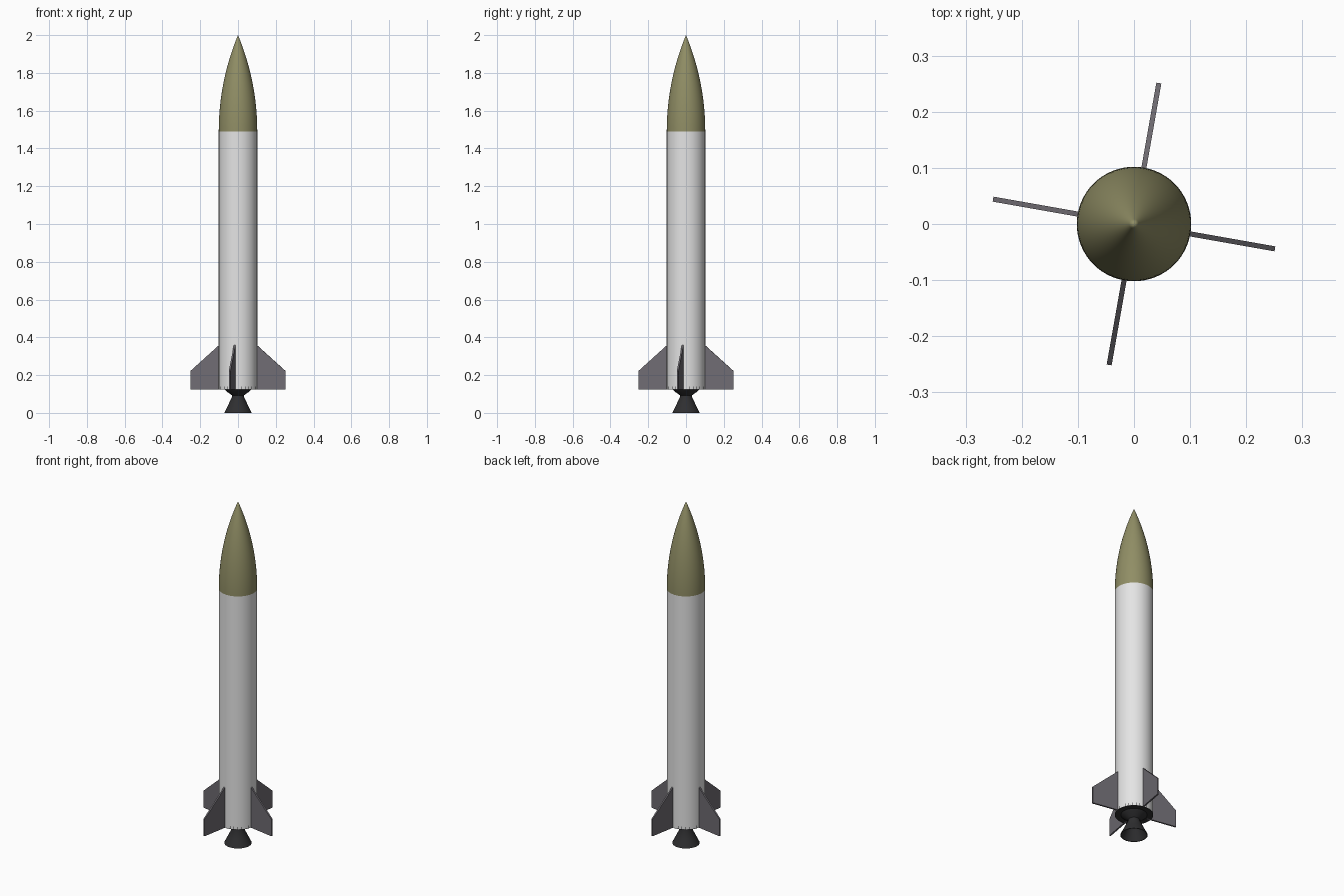
import bpy, bmesh, math
from mathutils import Matrix

cube = bpy.data.objects.get("Cube")
if cube:
    bpy.data.objects.remove(cube, do_unlink=True)


def material(name, color):
    m = bpy.data.materials.new(name)
    m.use_nodes = True
    m.diffuse_color = (*color, 1)
    bsdf = next(n for n in m.node_tree.nodes if n.type == 'BSDF_PRINCIPLED')
    bsdf.inputs["Base Color"].default_value = (*color, 1)
    return m


white = material("white paint", (0.78, 0.78, 0.78))
olive = material("olive paint", (0.28, 0.27, 0.13))
grey = material("fin grey", (0.16, 0.15, 0.17))
dark = material("engine black", (0.028, 0.028, 0.03))


def finish(name, bm, mat, smooth=True):
    bmesh.ops.recalc_face_normals(bm, faces=bm.faces)
    mesh = bpy.data.meshes.new(name)
    bm.to_mesh(mesh)
    bm.free()
    mesh.materials.append(mat)
    obj = bpy.data.objects.new(name, mesh)
    bpy.context.collection.objects.link(obj)
    if smooth:
        bpy.ops.object.select_all(action='DESELECT')
        bpy.context.view_layer.objects.active = obj
        obj.select_set(True)
        bpy.ops.object.shade_smooth_by_angle(angle=math.radians(35))
    return obj


def lathe(name, profile, mat, sides=64):
    """Revolve (radius, height) points around the z axis."""
    bm = bmesh.new()
    verts = [bm.verts.new((r, 0, z)) for r, z in profile]
    edges = [bm.edges.new(pair) for pair in zip(verts, verts[1:])]
    bmesh.ops.spin(bm, geom=verts + edges, cent=(0, 0, 0), axis=(0, 0, 1),
                   angle=math.tau, steps=sides, use_duplicate=False)
    bmesh.ops.remove_doubles(bm, verts=bm.verts, dist=1e-5)
    return finish(name, bm, mat)


RADIUS, BASE, SHOULDER, TOP = 0.102, 0.123, 1.49, 2.0

# Body tube
lathe("body_tube", [(0, BASE + 0.002), (RADIUS, BASE + 0.002),
                    (RADIUS, SHOULDER), (0, SHOULDER)], white)

# Nose cone: tangent ogive
length = TOP - SHOULDER
arc = (length ** 2 + RADIUS ** 2) / (2 * RADIUS)
STEPS = 24
ogive = [(0, SHOULDER)]
for i in range(STEPS):
    h = length * i / STEPS
    ogive.append((math.sqrt(arc ** 2 - h ** 2) - arc + RADIUS, SHOULDER + h))
lathe("nose_cone", ogive + [(0, TOP)], olive)

# Base ring, whose corners just break through the tube as small ticks
lathe("base_ring", [(0, BASE), (RADIUS * 1.0005, BASE),
                    (RADIUS * 1.0005, 0.14), (0, 0.14)], dark, sides=32)

# Engine: mount cone, throat and hollow bell
lathe("engine_nozzle", [(0.07, BASE), (0.062, 0.115), (0.031, 0.092),
                        (0.031, 0.086), (0.052, 0.042), (0.073, 0.0),
                        (0.069, 0.0), (0.048, 0.042), (0.026, 0.086),
                        (0, 0.088)], dark)

# Four clipped-delta fins
outline = [(0.08, BASE), (0.255, BASE), (0.255, 0.222),
           (0.1, 0.36), (0.08, 0.36)]
THICK = 0.009
for i, side in enumerate(("left", "back", "right", "front")):
    bm = bmesh.new()
    face = bm.faces.new([bm.verts.new((r, -THICK / 2, z)) for r, z in outline])
    grown = bmesh.ops.extrude_face_region(bm, geom=[face])["geom"]
    bmesh.ops.translate(bm, vec=(0, THICK, 0),
                        verts=[v for v in grown if isinstance(v, bmesh.types.BMVert)])
    turn = Matrix.Rotation(math.radians(90 * i - 10), 3, 'Z')
    bmesh.ops.rotate(bm, verts=bm.verts, cent=(0, 0, 0), matrix=turn)
    finish("fin_" + side, bm, grey, smooth=False)
